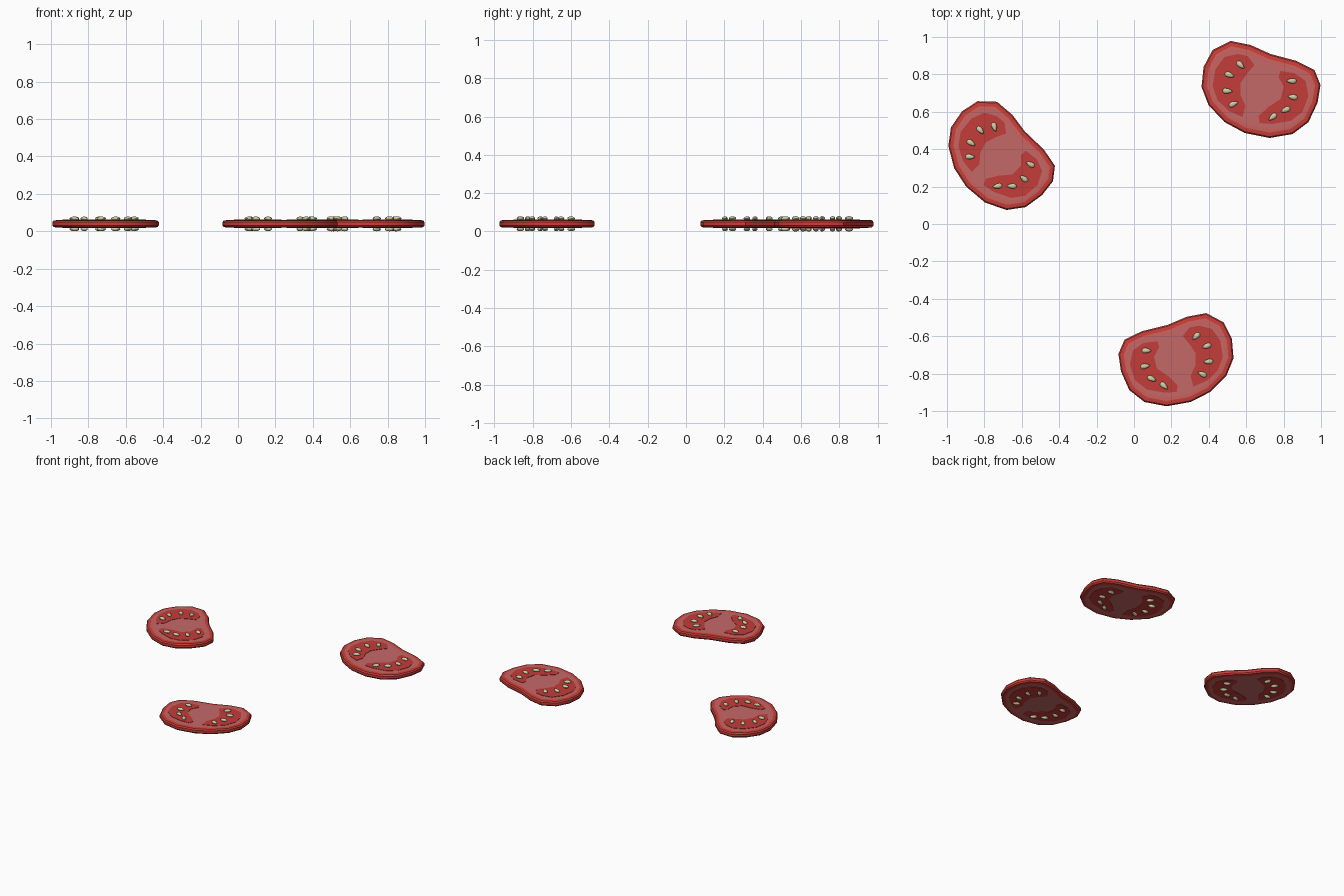
import bpy, bmesh, math
from mathutils import Matrix, Vector

if "Cube" in bpy.data.objects:
    bpy.data.objects.remove(bpy.data.objects["Cube"])

def material(name, rgb):
    m = bpy.data.materials.new(name)
    m.diffuse_color = (*rgb, 1)
    m.use_nodes = True
    m.node_tree.nodes["Principled BSDF"].inputs["Base Color"].default_value = m.diffuse_color
    return m

SKIN = material("skin red", (0.60, 0.048, 0.04))
RING = material("ring pink", (0.60, 0.125, 0.115))
FLESH = material("flesh pink", (0.56, 0.14, 0.14))
PULP = material("pulp red", (0.55, 0.045, 0.04))
SEED = material("seed cream", (0.62, 0.60, 0.37))

# Profiles in hundredths of a unit, counter-clockwise
OUTLINE = [(-16, 25.5), (-25.6, 20.6), (-30.4, 11.6), (-31.5, .9), (-27.8, -8.8),
           (-19.2, -17.9), (-8.5, -23.7), (4.9, -26.4), (17.2, -24.3), (25.7, -17.9),
           (30.5, -7.7), (32.1, 1.9), (28.9, 9.9), (19.3, 14.8), (5.4, 18.5), (-5.3, 23.3)]
POCKET_L = [(-12.2, 18.5), (-6.9, 17.4), (-3.2, 12.6), (-7.4, 7.8), (-10.6, 3),
            (-10.6, -3.4), (-8, -9.3), (-9.6, -15.2), (-17, -12), (-23, -6.1),
            (-25.6, 1.4), (-24, 10.5), (-19.2, 16.9)][::-1]
POCKET_R = [(10.7, 9.4), (18.2, 8.3), (24.1, 4.1), (25.7, -4), (22.5, -12.5),
            (16.1, -17.3), (6.5, -18.9), (-.5, -18.4), (-1, -14.7), (4.3, -9.8),
            (10.7, -5.6), (12.4, .9), (9.7, 6.2)][::-1]
# Seeds: x, y, direction of the narrow end
SEEDS = [(-10.6, 12.6, -45), (-16.5, 7.3, -20), (-17.6, -1.3, -5), (-14.4, -8.2, 25),
         (16.6, 4.1, 180), (17.2, -4.5, 170), (13.4, -11.4, 205), (6.5, -15.2, 220)]

def offset(points, d):
    """Move a closed outline inwards by d."""
    pts = [Vector(p) / 100 for p in points]
    out = []
    for i, p in enumerate(pts):
        a = (p - pts[i - 1]).normalized()
        b = (pts[(i + 1) % len(pts)] - p).normalized()
        n = Vector((-a.y - b.y, a.x + b.x)).normalized()
        out.append(p + n * d / max(0.5, n.dot(Vector((-a.y, a.x)))))
    return out

def finish(bm, name, mats, matrix):
    bmesh.ops.recalc_face_normals(bm, faces=bm.faces)
    me = bpy.data.meshes.new(name)
    for f in bm.faces:
        f.smooth = True
    bm.to_mesh(me)
    bm.free()
    me.set_sharp_from_angle(angle=math.radians(35))
    for m in mats:
        me.materials.append(m)
    ob = bpy.data.objects.new(name, me)
    ob.matrix_world = matrix
    bpy.context.collection.objects.link(ob)

def loft(bm, points, profile, band_mats, cap_mat):
    """Stack inset outlines (inset, z) and close both ends."""
    rings = [[bm.verts.new((p.x, p.y, z)) for p in offset(points, d)] for d, z in profile]
    n = len(points)
    for r, mat in enumerate(band_mats):
        for i in range(n):
            j = (i + 1) % n
            f = bm.faces.new((rings[r][i], rings[r][j], rings[r + 1][j], rings[r + 1][i]))
            f.material_index = mat
    for ring in (rings[0][::-1], rings[-1]):
        bm.faces.new(ring).material_index = cap_mat

def tomato_slice(name, matrix):
    # Body: rounded skin, pink ring and flat flesh on both faces
    bm = bmesh.new()
    half = [(0, .009), (.007, .018), (.028, .021), (.05, .021)]
    profile = [(d, -z) for d, z in half[::-1]] + half
    loft(bm, OUTLINE, profile, [1, 0, 0, 0, 0, 0, 1], 2)
    finish(bm, name + "_body", [SKIN, RING, FLESH], matrix)

    # Seed pockets: thin raised plates on both faces
    bm = bmesh.new()
    for pocket in (POCKET_L, POCKET_R):
        for s in (-1, 1):
            loft(bm, pocket, [(0, s * .0205), (0, s * .0235)], [0], 0)
    finish(bm, name + "_seed_pockets", [PULP], matrix)

    # Seeds: tapered ellipsoids on both faces
    bm = bmesh.new()
    for x, y, ang in SEEDS:
        for s in (-1, 1):
            new = bmesh.ops.create_uvsphere(bm, u_segments=10, v_segments=6, radius=1)["verts"]
            for v in new:
                v.co.y *= 1 - 0.4 * v.co.x
            m = (Matrix.Translation((x / 100, y / 100, s * .029))
                 @ Matrix.Rotation(math.radians(ang), 4, 'Z')
                 @ Matrix.Diagonal((.027, .014, .011, 1)))
            bmesh.ops.transform(bm, matrix=m, verts=new)
    finish(bm, name + "_seeds", [SEED], matrix)

# Three slices: position, turn, size, flipped over or not
for i, (x, y, turn, size, flip) in enumerate([(.676, .724, 0, 1, False),
                                              (-.715, .362, -28.7, .97, False),
                                              (.227, -.72, -1.2, .968, True)]):
    tomato_slice(f"tomato_slice_{i + 1}",
                 Matrix.Translation((x, y, .04))
                 @ Matrix.Rotation(math.radians(turn), 4, 'Z')
                 @ Matrix.Rotation(math.pi if flip else 0, 4, 'Y')
                 @ Matrix.Scale(size, 4))
